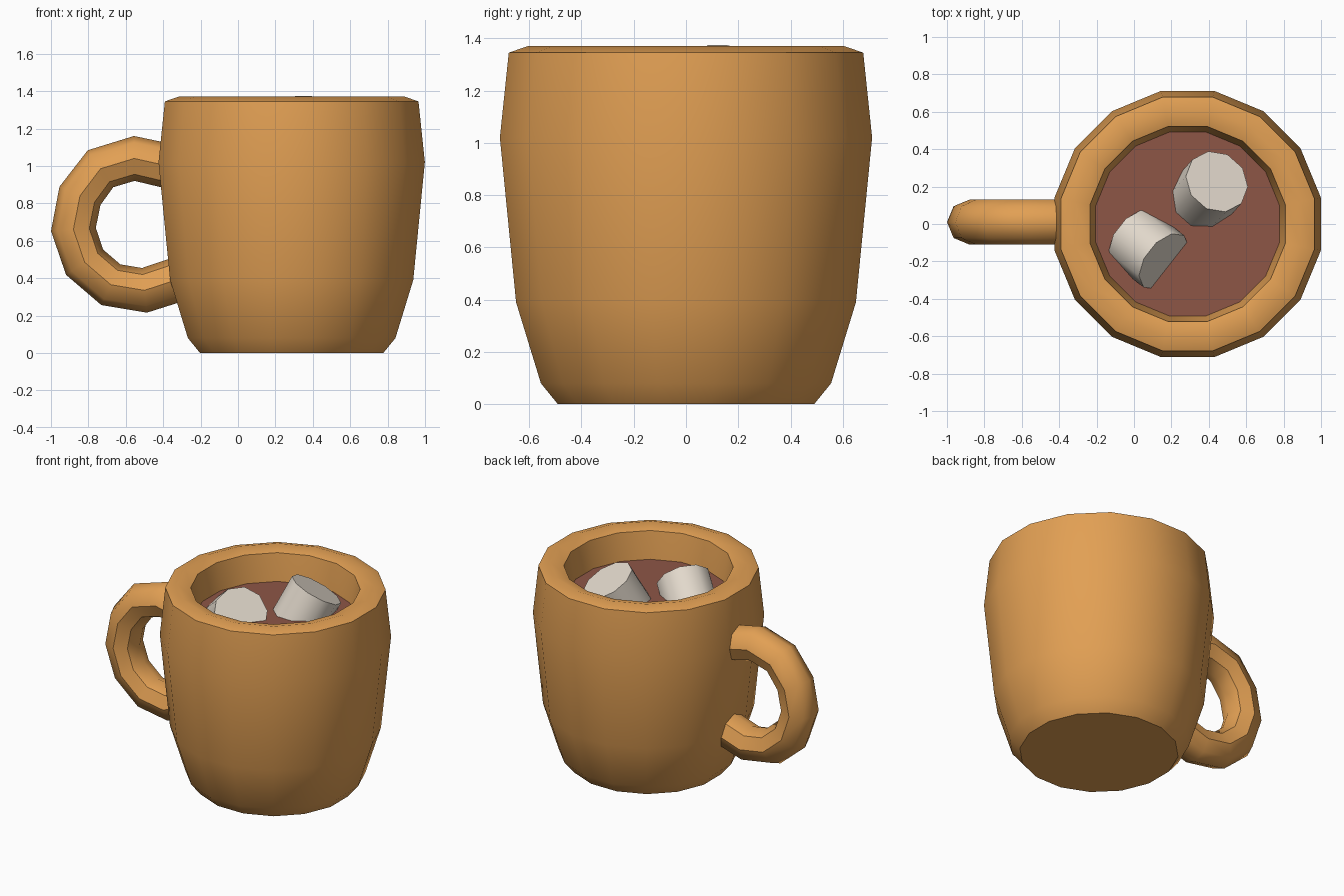
import bpy, bmesh, math
from mathutils import Vector

if "Cube" in bpy.data.objects:
    bpy.data.objects.remove(bpy.data.objects["Cube"])

CX = 0.287          # cup axis
SIDES = 16


def material(name, rgb):
    m = bpy.data.materials.new(name)
    m.diffuse_color = (*rgb, 1)
    m.use_nodes = True
    m.node_tree.nodes["Principled BSDF"].inputs["Base Color"].default_value = m.diffuse_color
    return m


ORANGE = material("warm_orange", (0.76, 0.35, 0.088))
COCOA = material("cocoa_brown", (0.27, 0.093, 0.062))
CREAM = material("cream_white", (0.76, 0.69, 0.60))


def finish(bm, name, mat, angle=40):
    """Turn a bmesh into a named object, sharp above the given angle."""
    bmesh.ops.recalc_face_normals(bm, faces=bm.faces)
    for f in bm.faces:
        f.smooth = True
    for e in bm.edges:
        if len(e.link_faces) == 2 and e.calc_face_angle() > math.radians(angle):
            e.smooth = False
    me = bpy.data.meshes.new(name)
    bm.to_mesh(me)
    bm.free()
    me.materials.append(mat)
    ob = bpy.data.objects.new(name, me)
    bpy.context.collection.objects.link(ob)
    return ob


def skin(bm, rings):
    """Bridge successive closed rings and cap both ends."""
    loops = [[bm.verts.new(p) for p in r] for r in rings]
    n = len(loops[0])
    for a, b in zip(loops, loops[1:]):
        for i in range(n):
            j = (i + 1) % n
            bm.faces.new((a[i], a[j], b[j], b[i]))
    bm.faces.new(loops[0])
    bm.faces.new(loops[-1])
    return loops


def cup_ring(apothem, z):
    r = apothem / math.cos(math.pi / SIDES)
    return [(CX + r * math.cos((i + 0.5) * math.tau / SIDES),
             r * math.sin((i + 0.5) * math.tau / SIDES), z) for i in range(SIDES)]


# Mug body: outer wall, rounded rim, inner wall and floor
profile = [(0.49, 0), (0.555, 0.08), (0.65, 0.39), (0.712, 1.02), (0.678, 1.345),
           (0.605, 1.37), (0.522, 1.345), (0.49, 1.15), (0.47, 0.95)]
bm = bmesh.new()
skin(bm, [cup_ring(r, z) for r, z in profile])
finish(bm, "mug_body", ORANGE)

# Cocoa surface
bm = bmesh.new()
skin(bm, [cup_ring(0.48, 1.05), cup_ring(0.494, 1.16)])
finish(bm, "cocoa", COCOA)

# Handle: eight-sided tube along a C-shaped path
path = [Vector((x, 0.01, z)) for x, z in [
    (-0.33, 0.99), (-0.555, 1.04), (-0.735, 0.985), (-0.845, 0.84), (-0.88, 0.66),
    (-0.82, 0.485), (-0.68, 0.365), (-0.50, 0.335), (-0.27, 0.41)]]
rings = []
for k, p in enumerate(path):
    t = (path[min(k + 1, len(path) - 1)] - path[max(k - 1, 0)]).normalized()
    out = Vector((t.z, 0, -t.x))
    if out.dot(p - Vector((-0.5, 0.01, 0.68))) < 0:
        out = -out
    rings.append([p + 0.12 * (out * math.cos(a) + Vector((0, 1, 0)) * math.sin(a))
                  for a in (i * math.tau / 8 for i in range(8))])
bm = bmesh.new()
loops = skin(bm, rings)
# crisp creases on the sides and inside of the handle
for a, b in zip(loops, loops[1:]):
    for i in (2, 3, 5, 6):
        bm.edges.get((a[i], b[i])).smooth = False
finish(bm, "handle", ORANGE, 55)


# Marshmallows: tilted ten-sided cylinders hanging down from their upper cap
def marshmallow(name, cap, axis, radius, length):
    axis = Vector(axis).normalized()
    u = axis.cross(Vector((0, 0, 1))).normalized()
    v = axis.cross(u)
    pts = [radius * (u * math.cos(a) + v * math.sin(a))
           for a in (i * math.tau / 10 for i in range(10))]
    cap = Vector(cap)
    bm = bmesh.new()
    skin(bm, [[cap - axis * length + p for p in pts], [cap + p for p in pts]])
    finish(bm, name, CREAM)


marshmallow("marshmallow_back", (0.443, 0.227, 1.292), (0.33, 0.37, 0.87), 0.176, 0.25)
marshmallow("marshmallow_front", (0.16, -0.20, 1.21), (0.65, -0.51, 0.56), 0.176, 0.25)
